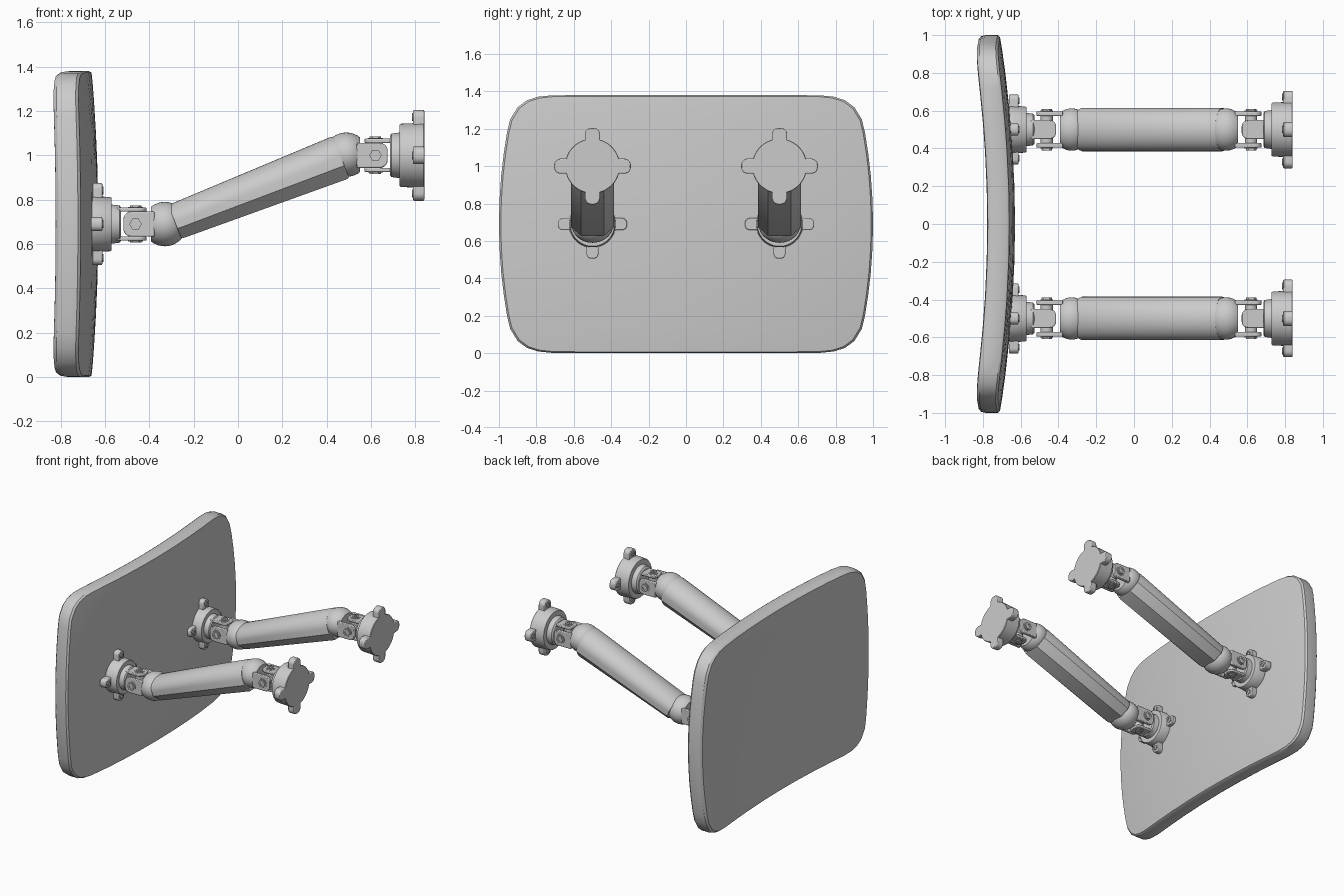
import bpy, bmesh
from math import sin, cos, pi, radians
from mathutils import Vector

if "Cube" in bpy.data.objects:
    bpy.data.objects.remove(bpy.data.objects["Cube"])


def loft(name, rings, bevel=0):
    """Closed skin through equal-length rings, capped at both ends."""
    bm = bmesh.new()
    vs = [[bm.verts.new(p) for p in ring] for ring in rings]
    n = len(vs[0])
    for a, b in zip(vs, vs[1:]):
        for i in range(n):
            j = (i + 1) % n
            bm.faces.new((a[i], a[j], b[j], b[i]))
    bm.faces.new(vs[0][::-1])
    bm.faces.new(vs[-1])
    bmesh.ops.recalc_face_normals(bm, faces=bm.faces)
    me = bpy.data.meshes.new(name)
    bm.to_mesh(me)
    bm.free()
    for p in me.polygons:
        p.use_smooth = True
    me.set_sharp_from_angle(angle=radians(32))
    ob = bpy.data.objects.new(name, me)
    bpy.context.collection.objects.link(ob)
    if bevel:
        m = ob.modifiers.new("bevel", 'BEVEL')
        m.width, m.segments, m.limit_method = bevel, 2, 'ANGLE'
    return ob


X, Y, Z = Vector((1, 0, 0)), Vector((0, 1, 0)), Vector((0, 0, 1))


def lathe(name, o, axis, profile, seg=40, sy=1.0):
    """Revolve (offset, radius) pairs around an axis; sy stretches one side."""
    u = X if abs(axis.x) < .5 else Y
    v = axis.cross(u)
    return loft(name, [[o + axis * d + u * (r * sy * cos(2 * pi * i / seg)) + v * (r * sin(2 * pi * i / seg))
                        for i in range(seg)] for d, r in profile])


def tab(name, o, along, across, normal, start, end, half, thick, rad):
    """Plate with a rounded far end."""
    pts = [(start, -half)]
    for k in range(7):
        a = -pi / 2 + k * pi / 12
        pts.append((end - rad + rad * cos(a), -half + rad + rad * sin(a)))
    for k in range(7):
        a = k * pi / 12
        pts.append((end - rad + rad * cos(a), half - rad + rad * sin(a)))
    pts.append((start, half))
    flat = [o + along * a + across * b for a, b in pts]
    return loft(name, [flat, [p + normal * thick for p in flat]], .005)


# Curved panel: outline quarter, mirrored, then stacked in rings
quarter = [(1, 0), (.997, .13), (.988, .26), (.974, .38), (.957, .49), (.94, .56), (.9, .625),
           (.85, .662), (.79, .681), (.72, .688), (.55, .69), (.4, .69), (.2, .69), (0, .69)]
half = quarter + [(-y, z) for y, z in quarter[-2::-1]]
outline = half + [(y, -z) for y, z in half[-2:0:-1]]


def panel_ring(s, t):
    ring = []
    for y, z in outline:
        y, z = y * s, z * s
        ring.append(Vector((-.63 - .08 * y * y - .03 * (z / .69) ** 2 - t, y, z + .69)))
    return ring


steps = [(s / 10, 0) for s in (.2, 2, 4, 6, 8, 9.2)] + [(.99, .001), (1, .012), (1, .075), (.994, .1), (.98, .115)]
steps += [(s / 10, .12) for s in (9.5, 8, 6, 4, 2, .2)]
loft("curved_panel", [panel_ring(s, t) for s, t in steps])


def joint(tag, c, s, base_r, ear_r, ear_half, base_end, knuckle):
    """Universal joint with knuckle, crossed yokes, collar and eared base."""
    d = X * s
    # knuckle ball and its neck
    lathe(tag + "_knuckle", knuckle, d,
          [(-.1 * cos(pi * k / 20), max(.1 * sin(pi * k / 20), .001)) for k in range(13)]
          + [(.052, .086), (.062, .078)], 40, 1.12)
    # knuckle yoke: side plates with hex bolts through y
    for q in (-1, 1):
        n = Y * q
        tab(tag + "_side_plate", c + n * .072, d, Z, n, -.085, .055, .056, .024, .035)
        lathe(tag + "_side_washer", c + n * .09, n, [(0, .034), (.01, .034)], 24)
        lathe(tag + "_side_bolt", c + n * .09, n, [(0, .028), (.02, .028), (.02, .014), (.014, .014)], 6)
        # base yoke: upper and lower plates with hex bolts through z
        n = Z * q
        tab(tag + "_cap_plate", c + n * .056, -d, Y, n, -.085, .05, .05, .019, .035)
        lathe(tag + "_cap_washer", c + n * .07, n, [(0, .033), (.008, .033)], 24)
        lathe(tag + "_cap_bolt", c + n * .07, n, [(0, .026), (.014, .026), (.014, .013), (.009, .013)], 6)
    # cross spider
    lathe(tag + "_spider_y", c - Y * .075, Y, [(0, .032), (.15, .032)], 24)
    lathe(tag + "_spider_z", c - Z * .06, Z, [(0, .032), (.12, .032)], 24)
    # collar and round base
    cr = base_r * .7
    lathe(tag + "_base", c, d, [(.065, cr * .85), (.072, cr * .95), (.108, cr), (.108, base_r * .94),
                                (.114, base_r * .97), (base_end - .004, base_r), (base_end, base_r * .98)], 48)
    # four fixing ears with screws
    for al, ac in ((Y, Z), (Z, Y), (-Y, Z), (-Z, Y)):
        tab(tag + "_ear", c + d * base_end, al, ac, -d, base_r - .03, ear_r, ear_half, .05, ear_half * .85)
        lathe(tag + "_ear_screw", c + d * (base_end - .05) + al * (ear_r - .033), -d,
              [(0, .018), (.006, .018), (.006, .009), (.002, .009)], 16)


# Arm section: rounded top, flat bottom with chamfers
section = [(.115 * cos(pi * k / 20), max(0, sin(pi * k / 20))) for k in range(21)]
section += [(-.115, -.4), (-.062, -1), (.062, -1), (.115, -.4)]
a, b = Vector((-.285, 0, .70)), Vector((.465, 0, .992))
axis = (b - a).normalized()
up = axis.cross(-Y)
if up.z < 0:
    up = -up

for side, y in (("front", -.5), ("back", .5)):
    o = Y * y
    # main arm with recessed ends
    stations = [(a, .076, .96), (a + axis * .012, .082, 1), (b - axis * .012, .102, 1), (b, .098, .97)]
    loft(side + "_arm", [[o + p + Y * (u * w) + up * (v * h) for u, v in section] for p, h, w in stations])
    joint(side + "_wall_joint", o + Vector((.62, 0, 1)), 1, .147, .205, .04, .22,
          o + Vector((.488, 0, 1.003)))
    joint(side + "_panel_joint", o + Vector((-.462, 0, .69)), -1, .126, .185, .032, .2,
          o + Vector((-.33, 0, .69)))
